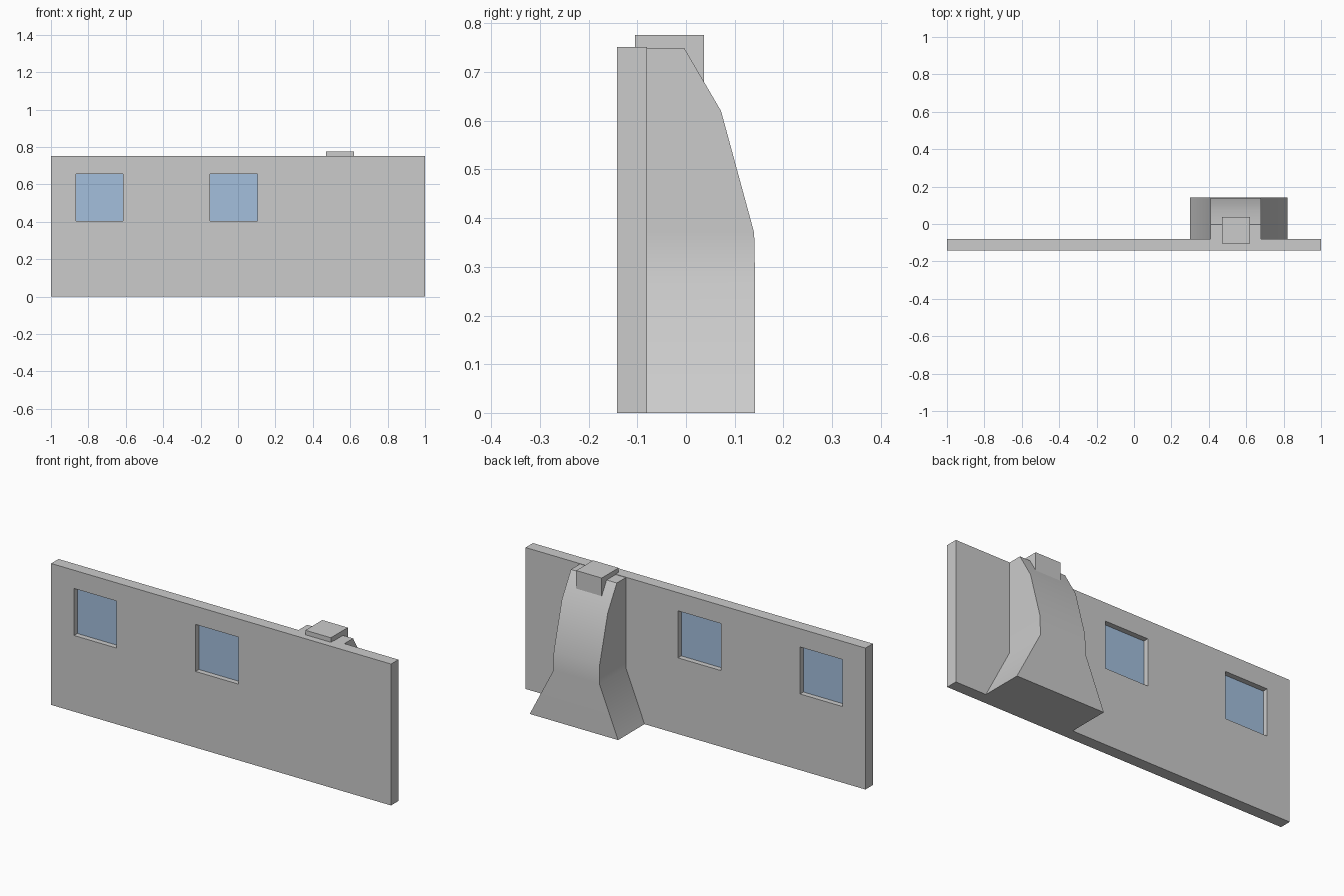
import bpy, bmesh, math

cube = bpy.data.objects.get("Cube")
if cube:
    bpy.data.objects.remove(cube, do_unlink=True)


def material(name, rgb):
    mat = bpy.data.materials.new(name)
    mat.use_nodes = True
    color = (*rgb, 1)
    mat.diffuse_color = color
    mat.node_tree.nodes["Principled BSDF"].inputs["Base Color"].default_value = color
    return mat


plaster = material("grey_plaster", (0.6, 0.6, 0.6))
blue = material("blue_glass", (0.37, 0.52, 0.72))


def finish(name, bm, mat):
    bmesh.ops.recalc_face_normals(bm, faces=bm.faces)
    mesh = bpy.data.meshes.new(name)
    bm.to_mesh(mesh)
    bm.free()
    mesh.materials.append(mat)
    obj = bpy.data.objects.new(name, mesh)
    bpy.context.collection.objects.link(obj)
    return obj


def loft(name, sections, mat):
    """Join rectangular sections (x0, x1, y0, y1, z) from bottom to top."""
    bm = bmesh.new()
    rings = []
    for x0, x1, y0, y1, z in sections:
        corners = ((x0, y0), (x1, y0), (x1, y1), (x0, y1))
        rings.append([bm.verts.new((x, y, z)) for x, y in corners])
    for low, high in zip(rings, rings[1:]):
        for i in range(4):
            j = (i + 1) % 4
            bm.faces.new((low[i], low[j], high[j], high[i]))
    bm.faces.new(rings[0][::-1])
    bm.faces.new(rings[-1])
    return finish(name, bm, mat)


def box(name, x0, x1, y0, y1, z0, z1, mat):
    return loft(name, [(x0, x1, y0, y1, z0), (x0, x1, y0, y1, z1)], mat)


# Wall with two window openings
FRONT, BACK = -0.142, -0.08
MID = (FRONT + BACK) / 2
wall = box("wall", -1, 1, FRONT, BACK, 0, 0.752, plaster)
SILL, HEAD = 0.405, 0.655
for side, x0, x1 in (("right", -0.865, -0.615), ("middle", -0.15, 0.103)):
    cutter = box("window_cutter", x0, x1, FRONT - 0.1, BACK + 0.1, SILL, HEAD, plaster)
    cutter.hide_render = True
    cut = wall.modifiers.new("window_opening", "BOOLEAN")
    cut.operation = "DIFFERENCE"
    cut.solver = "EXACT"
    cut.object = cutter
    bpy.context.view_layer.objects.active = wall
    bpy.ops.object.modifier_apply(modifier=cut.name)
    bpy.data.objects.remove(cutter, do_unlink=True)
    # Pane set in the middle of the opening
    box(side + "_window_pane", x0, x1, MID - 0.003, MID + 0.003, SILL, HEAD, blue)

# Chimney breast: flared foot, straight shaft, tapering back
shaft = [(0.27, 0.142), (0.37, 0.14), (0.62, 0.072), (0.75, -0.004)]
sections = [(0.3, 0.82, BACK, 0.142, 0)]
sections += [(0.41, 0.68, BACK, y, z) for z, y in shaft]
chimney = loft("chimney_breast", sections, plaster)
bpy.ops.object.select_all(action="DESELECT")
chimney.select_set(True)
bpy.context.view_layer.objects.active = chimney
bpy.ops.object.shade_smooth_by_angle(angle=math.radians(30))

# Square flue on top
box("chimney_flue", 0.47, 0.62, -0.105, 0.037, 0.66, 0.776, plaster)
